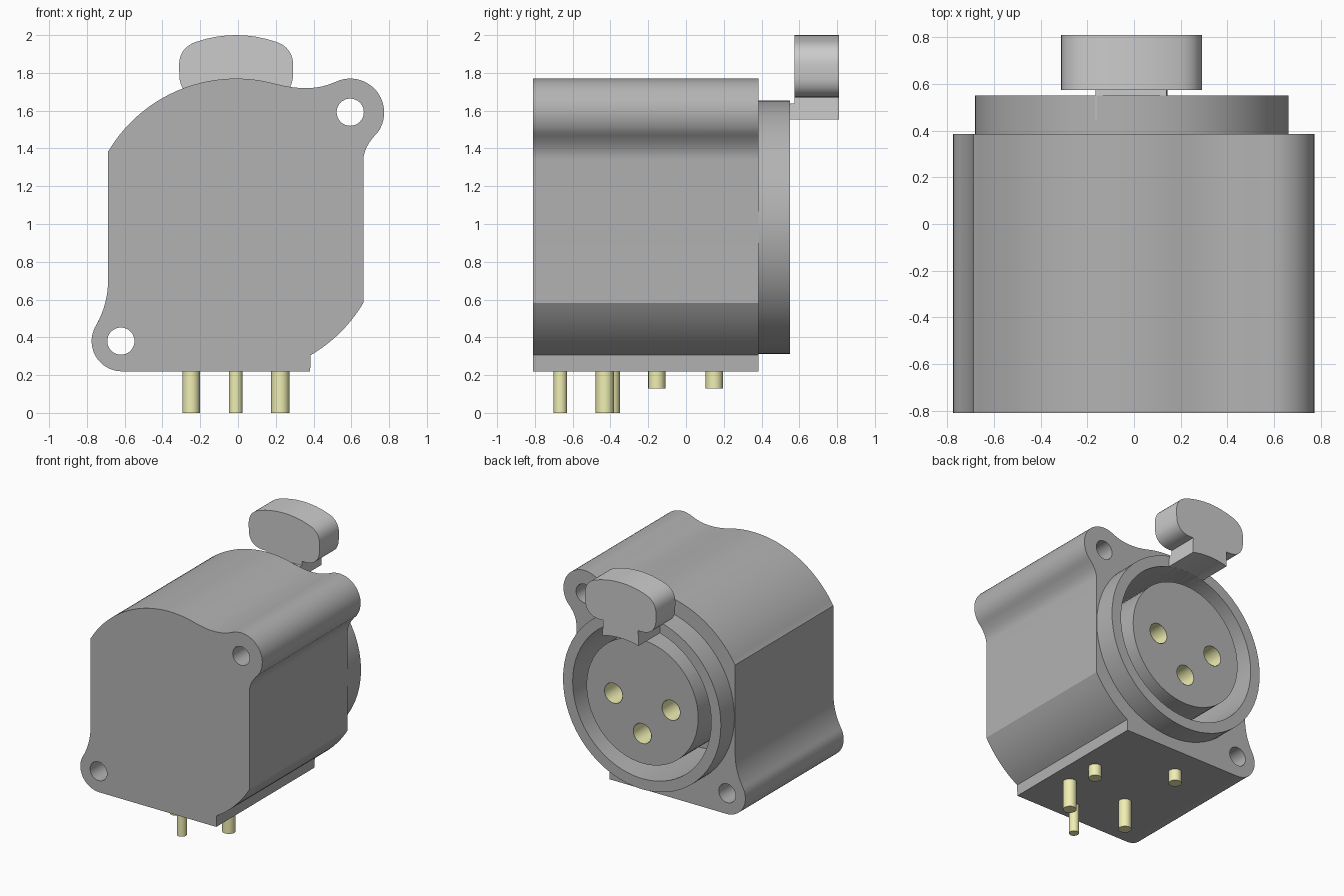
import bpy, bmesh, math

if "Cube" in bpy.data.objects:
    bpy.data.objects.remove(bpy.data.objects["Cube"])

CX, CZ = -0.01, 0.983            # axis of the round socket
BACK, FACE, RIM = -0.81, 0.385, 0.55
FLOOR = -0.1                     # depth of the socket groove


def material(name, colour):
    m = bpy.data.materials.new(name)
    m.diffuse_color = colour
    m.use_nodes = True
    m.node_tree.nodes["Principled BSDF"].inputs["Base Color"].default_value = m.diffuse_color
    return m


gold = material("gold", (0.87, 0.86, 0.45, 1))
dark = material("dark_plastic", (0.45, 0.45, 0.45, 1))


def arc(cx, cz, r, a0, a1, n=16):
    """Points on a circular arc, angles in degrees."""
    out = []
    for i in range(n + 1):
        a = math.radians(a0 + (a1 - a0) * i / n)
        out.append((cx + r * math.cos(a), cz + r * math.sin(a)))
    return out


def bend(p, c, q, n=8):
    """Quadratic curve from p to q pulled towards c."""
    out = []
    for i in range(n + 1):
        t = i / n
        out.append(tuple((1 - t) ** 2 * p[k] + 2 * t * (1 - t) * c[k] + t * t * q[k] for k in (0, 1)))
    return out


def circle(x, z, r, n=48):
    return arc(x, z, r, 0, 360, n)[:-1]


def finish(name, bm, mat=None):
    me = bpy.data.meshes.new(name)
    bm.to_mesh(me)
    bm.free()
    ob = bpy.data.objects.new(name, me)
    bpy.context.collection.objects.link(ob)
    if mat:
        me.materials.append(mat)
    return ob


def prism(name, pts, y0, y1, mat=None, cup=False):
    """Extrude an xz outline from y0 to y1; a cup is open at y1 and faces inwards."""
    bm = bmesh.new()
    a = [bm.verts.new((x, y0, z)) for x, z in pts]
    b = [bm.verts.new((x, y1, z)) for x, z in pts]
    bm.faces.new(a)
    bm.faces.new(b)
    for i in range(len(pts)):
        j = (i + 1) % len(pts)
        bm.faces.new((a[i], a[j], b[j], b[i]))
    bmesh.ops.remove_doubles(bm, verts=bm.verts, dist=2e-3)
    bmesh.ops.recalc_face_normals(bm, faces=bm.faces)
    if cup:
        lid = [f for f in bm.faces if all(abs(v.co.y - y1) < 1e-5 for v in f.verts)]
        bmesh.ops.delete(bm, geom=lid, context='FACES_ONLY')
        bmesh.ops.reverse_faces(bm, faces=bm.faces)
    return finish(name, bm, mat)


def cut(ob, cutter):
    cutter.hide_render = True
    m = ob.modifiers.new("cut", 'BOOLEAN')
    m.operation, m.solver, m.object = 'DIFFERENCE', 'EXACT', cutter
    bpy.context.view_layer.objects.active = ob
    bpy.ops.object.modifier_apply(modifier=m.name)
    bpy.data.objects.remove(cutter)


# Housing with two opposite screw ears
outline = [(0.382, 0.22)]
outline += arc(CX, CZ, 0.784, -59.8, -30.7, 10)
outline += bend((0.664, 1.34), (0.665, 1.41), (0.741, 1.486))
outline += arc(0.594, 1.59, 0.18, -35, 116, 20)
outline += bend((0.515, 1.752), (0.388, 1.691), (0.194, 1.743))
outline += arc(CX, CZ, 0.787, 75, 149, 28)
outline += [(-0.688, 1.385)]
outline += bend((-0.688, 0.70), (-0.688, 0.58), (-0.749, 0.467))
outline += arc(-0.615, 0.38, 0.16, 147, 270, 18)
housing = prism("housing", outline, BACK, FACE, dark)
for x, z in ((0.594, 1.592), (-0.62, 0.38)):
    cut(housing, prism("screw_cutter", circle(x, z, 0.072, 32), -1, 1))
cut(housing, prism("bore_cutter", circle(CX, CZ, 0.59, 64), FLOOR, 1))

# Round rim standing proud of the housing
rim = prism("rim", circle(CX, CZ, 0.672, 64), FACE, RIM, dark)
cut(rim, prism("rim_cutter", circle(CX, CZ, 0.59, 64), 0, 1))

# Insert in the middle with three gold contact sockets
insert = prism("contact_insert", circle(CX, CZ, 0.475, 64), FLOOR - 0.02, RIM - 0.005, dark)
for i, (dx, dz) in enumerate(((-0.245, 0), (0.245, 0), (0, -0.245))):
    x, z = CX + dx, CZ + dz
    cut(insert, prism("socket_cutter", circle(x, z, 0.077, 32), 0.1, 1))
    prism(f"contact_socket_{i + 1}", circle(x, z, 0.075, 32), 0.105, RIM - 0.005, gold, cup=True)

# Latch: neck through the rim and rounded push button
under = arc(CX, CZ, 0.59, 105, 75, 10)
prism("latch_neck", under + [(0.14, 1.637), (-0.165, 1.637)], 0.45, 0.58)
right = bend((0.14, 1.67), (0.275, 1.66), (0.29, 1.77)) \
    + bend((0.292, 1.84), (0.292, 1.934), (0.20, 1.965))
top = bend((0.20, 1.965), (-0.01, 2.035), (-0.22, 1.965))
left = [(2 * CX - x, z) for x, z in reversed(right)]
prism("latch_button", under + right + top + left, 0.575, 0.81)

# Solder pins: x, y, radius, lowest z
pins = [(-0.248, -0.395, 0.046, 0), (0.224, -0.43, 0.048, 0), (-0.012, -0.665, 0.036, 0),
        (0.224, -0.155, 0.046, 0.13), (-0.248, 0.15, 0.046, 0.13)]
for i, (x, y, r, z) in enumerate(pins):
    bpy.ops.mesh.primitive_cylinder_add(vertices=16, radius=r, depth=0.24 - z,
                                        location=(x, y, (0.24 + z) / 2))
    pin = bpy.context.object
    pin.name = f"solder_pin_{i + 1}"
    pin.data.materials.append(gold)

# Smooth curved walls, crisp edges
bpy.ops.object.select_all(action='SELECT')
bpy.context.view_layer.objects.active = housing
bpy.ops.object.shade_smooth_by_angle(angle=math.radians(30))
